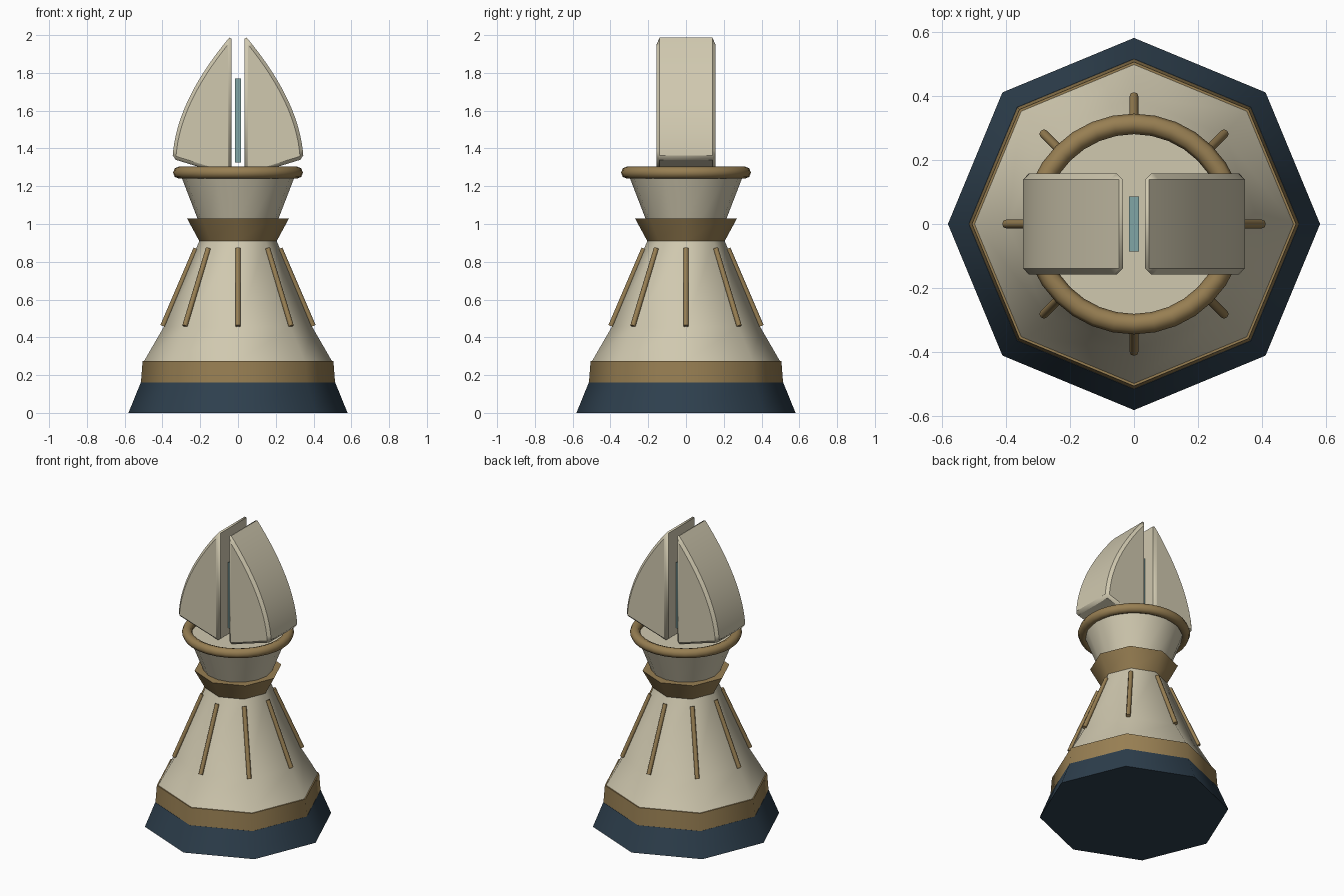
import bpy, bmesh, math
from mathutils import Vector

if "Cube" in bpy.data.objects:
    bpy.data.objects.remove(bpy.data.objects["Cube"])


def material(name, rgb):
    m = bpy.data.materials.new(name)
    m.use_nodes = True
    m.diffuse_color = (*rgb, 1)
    m.node_tree.nodes["Principled BSDF"].inputs["Base Color"].default_value = (*rgb, 1)
    return m


cream = material("warm cream", (0.63, 0.58, 0.43))
gold = material("antique gold", (0.31, 0.21, 0.085))
navy = material("deep navy", (0.027, 0.05, 0.075))
teal = material("pale teal", (0.22, 0.38, 0.38))


def finish(name, bm, mat, angle=50):
    bmesh.ops.recalc_face_normals(bm, faces=bm.faces)
    mesh = bpy.data.meshes.new(name)
    bm.to_mesh(mesh)
    bm.free()
    mesh.materials.append(mat)
    ob = bpy.data.objects.new(name, mesh)
    bpy.context.collection.objects.link(ob)
    bpy.ops.object.select_all(action="DESELECT")
    ob.select_set(True)
    bpy.context.view_layer.objects.active = ob
    bpy.ops.object.shade_smooth_by_angle(angle=math.radians(angle))
    return ob


def turned(name, profile, mat, sides=8):
    """Capped stack of polygon rings, given as (radius, height)."""
    bm = bmesh.new()
    rings = []
    for r, z in profile:
        angles = [math.tau * i / sides for i in range(sides)]
        rings.append([bm.verts.new((r * math.cos(a), r * math.sin(a), z)) for a in angles])
    for low, high in zip(rings, rings[1:]):
        for i in range(sides):
            j = (i + 1) % sides
            bm.faces.new((low[i], low[j], high[j], high[i]))
    bm.faces.new(rings[0])
    bm.faces.new(rings[-1])
    return finish(name, bm, mat)


# Eight-sided turned body
turned("base_plinth", [(0.58, 0), (0.515, 0.16)], navy)
turned("base_band", [(0.514, 0.16), (0.505, 0.275)], gold)
turned("body", [(0.497, 0.275), (0.393, 0.455), (0.205, 0.91)], cream)
turned("collar", [(0.205, 0.91), (0.27, 1.03)], gold)
turned("neck", [(0.215, 1.03), (0.3, 1.25)], cream, 16)

# Rounded rim
bpy.ops.mesh.primitive_torus_add(major_radius=0.312, minor_radius=0.032, major_segments=32,
                                 minor_segments=8, location=(0, 0, 1.272))
rim = bpy.context.object
rim.name = "rim_ring"
rim.data.materials.append(gold)
bpy.ops.object.shade_smooth_by_angle(angle=math.radians(60))

# Slanted rods on the body corners
for k in range(8):
    a = math.tau * k / 8
    out = Vector((math.cos(a), math.sin(a), 0))
    low = out * 0.398 + Vector((0, 0, 0.46))
    high = out * 0.222 + Vector((0, 0, 0.87))
    axis = high - low
    bpy.ops.mesh.primitive_cylinder_add(vertices=8, radius=0.014, depth=axis.length,
                                        location=(low + high) / 2)
    rod = bpy.context.object
    rod.name = f"rod_{k + 1}"
    rod.rotation_euler = axis.to_track_quat("Z", "Y").to_euler()
    rod.data.materials.append(gold)
    bpy.ops.object.shade_smooth_by_angle(angle=math.radians(50))


# Split head: two thick curved halves with chamfered edges
def head_half(name, side):
    start, bend, tip = Vector((0.347, 1.345)), Vector((0.332, 1.65)), Vector((0.035, 2.0))
    outline = [Vector((0.035, 1.25))]
    for i in range(15):
        t = i / 14
        outline.append(start * (1 - t) ** 2 + bend * 2 * t * (1 - t) + tip * t ** 2)
    bm = bmesh.new()
    face = bm.faces.new([bm.verts.new((side * p.x, -0.157, p.y)) for p in outline])
    moved = bmesh.ops.extrude_face_region(bm, geom=[face])["geom"]
    verts = [v for v in moved if isinstance(v, bmesh.types.BMVert)]
    bmesh.ops.translate(bm, verts=verts, vec=(0, 0.314, 0))
    ob = finish(name, bm, cream, 30)
    bevel = ob.modifiers.new("chamfer", "BEVEL")
    bevel.width = 0.018
    bevel.segments = 1
    bevel.limit_method = "ANGLE"
    bevel.angle_limit = math.radians(30)


head_half("head_left", 1)
head_half("head_right", -1)

# Thin upright plate in the gap
bm = bmesh.new()
bmesh.ops.create_cube(bm, size=1)
bmesh.ops.scale(bm, vec=(0.03, 0.17, 0.445), verts=bm.verts)
bmesh.ops.translate(bm, vec=(0, 0, 1.5475), verts=bm.verts)
finish("gap_plate", bm, teal, 30)
